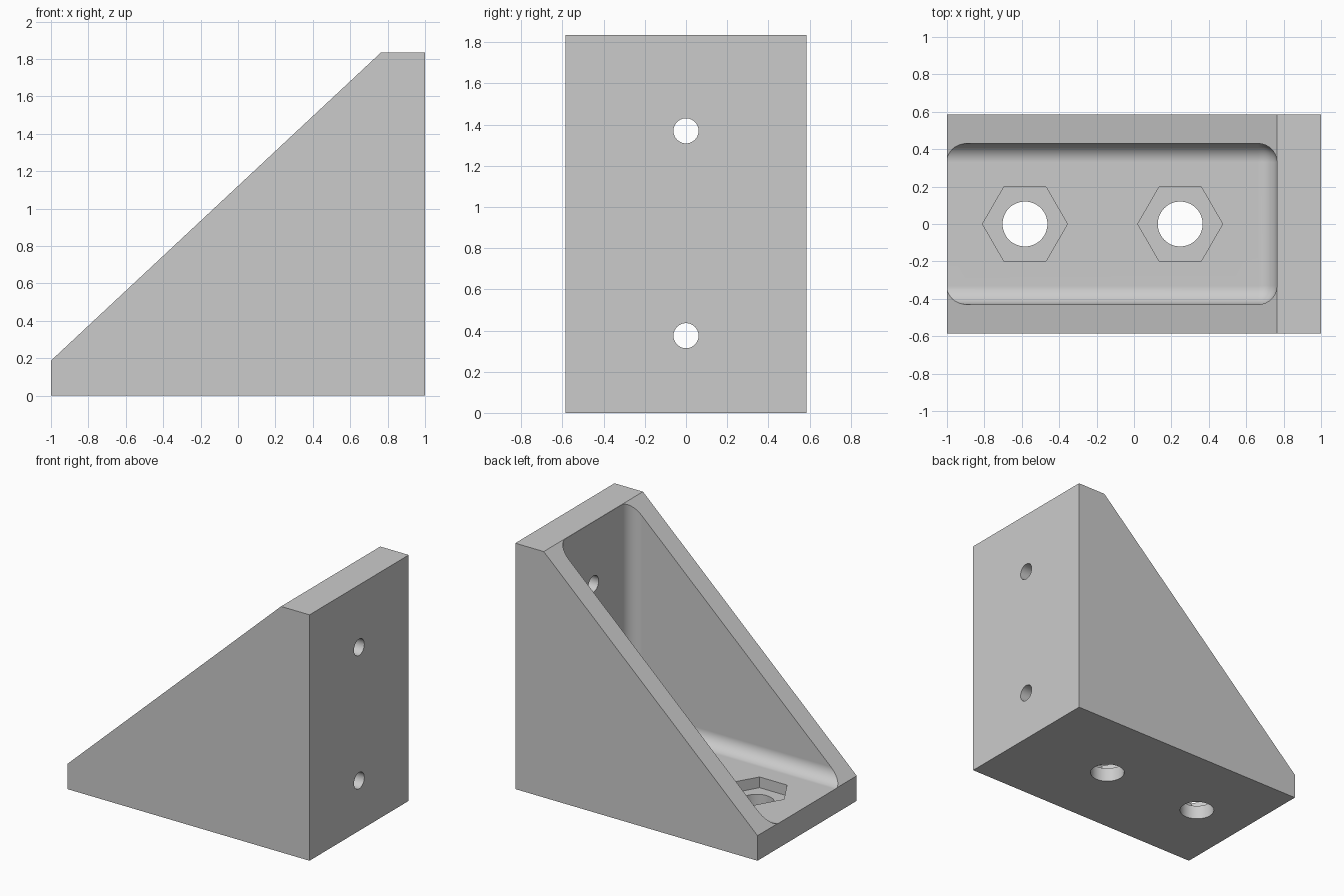
import bpy, bmesh, math
from mathutils import Matrix

cube = bpy.data.objects.get("Cube")
if cube:
    bpy.data.objects.remove(cube, do_unlink=True)

WIDTH, FLOOR, WALL_X = 1.17, 0.185, 0.764

grey = bpy.data.materials.new("plain grey")
grey.use_nodes = True
grey.diffuse_color = (0.6, 0.6, 0.6, 1)
grey.node_tree.nodes["Principled BSDF"].inputs["Base Color"].default_value = (0.6, 0.6, 0.6, 1)


def add_object(name, bm):
    bmesh.ops.recalc_face_normals(bm, faces=bm.faces)
    mesh = bpy.data.meshes.new(name)
    bm.to_mesh(mesh)
    bm.free()
    mesh.materials.append(grey)
    obj = bpy.data.objects.new(name, mesh)
    bpy.context.collection.objects.link(obj)
    return obj


def prism(name, sides, radius, length, centre, axis="Z"):
    bm = bmesh.new()
    turn = Matrix.Rotation(math.pi / 2, 4, "Y") if axis == "X" else Matrix()
    bmesh.ops.create_cone(bm, cap_ends=True, segments=sides, radius1=radius,
                          radius2=radius, depth=length,
                          matrix=Matrix.Translation(centre) @ turn)
    return add_object(name, bm)


# Solid bracket: side profile extruded across the width
profile = [(-1, 0), (1, 0), (1, 1.835), (0.765, 1.835), (-1, 0.187)]
bm = bmesh.new()
face = bm.faces.new([bm.verts.new((x, -WIDTH / 2, z)) for x, z in profile])
side = bmesh.ops.extrude_face_region(bm, geom=[face])
bmesh.ops.translate(bm, vec=(0, WIDTH, 0),
                    verts=[v for v in side["geom"] if isinstance(v, bmesh.types.BMVert)])
bracket = add_object("corner_bracket", bm)

# Cavity with filleted edges, running out past the sloping side
bm = bmesh.new()
bmesh.ops.create_cube(bm, size=1)
bmesh.ops.scale(bm, vec=(3, 0.86, 3), verts=bm.verts)
bmesh.ops.translate(bm, vec=(WALL_X - 1.5, 0, FLOOR + 1.5), verts=bm.verts)
bmesh.ops.bevel(bm, geom=bm.edges[:], offset=0.1, offset_type="OFFSET",
                segments=10, profile=0.5, affect="EDGES")
cutters = [add_object("cavity_cutter", bm)]

# Bolt holes with hexagonal nut pockets in the base
for x in (-0.583, 0.247):
    cutters.append(prism("nut_pocket_cutter", 6, 0.227, 0.2, (x, 0, 0.205)))
    cutters.append(prism("bolt_hole_cutter", 48, 0.12, 0.6, (x, 0, 0.1)))

# Screw holes through the upright wall
for z in (0.375, 1.37):
    cutters.append(prism("screw_hole_cutter", 40, 0.061, 0.6, (0.9, 0, z), "X"))

# Turn the nut pockets so that their corners point along the length
for obj in cutters:
    if obj.name.startswith("nut_pocket"):
        centre = sum((v.co.x for v in obj.data.vertices)) / len(obj.data.vertices)
        shift = Matrix.Translation((centre, 0, 0))
        obj.data.transform(shift @ Matrix.Rotation(math.pi / 2, 4, "Z") @ shift.inverted())

# Cut everything out of the bracket
bpy.ops.object.select_all(action="DESELECT")
bpy.context.view_layer.objects.active = bracket
bracket.select_set(True)
for cutter in cutters:
    cut = bracket.modifiers.new("cut", "BOOLEAN")
    cut.operation, cut.solver, cut.object = "DIFFERENCE", "EXACT", cutter
    bpy.ops.object.modifier_apply(modifier=cut.name)
    bpy.data.objects.remove(cutter, do_unlink=True)

# Smooth fillets and holes, keeping the flats flat
bpy.ops.object.shade_smooth_by_angle(angle=math.radians(30))
weighted = bracket.modifiers.new("flat_faces", "WEIGHTED_NORMAL")
weighted.keep_sharp = True
